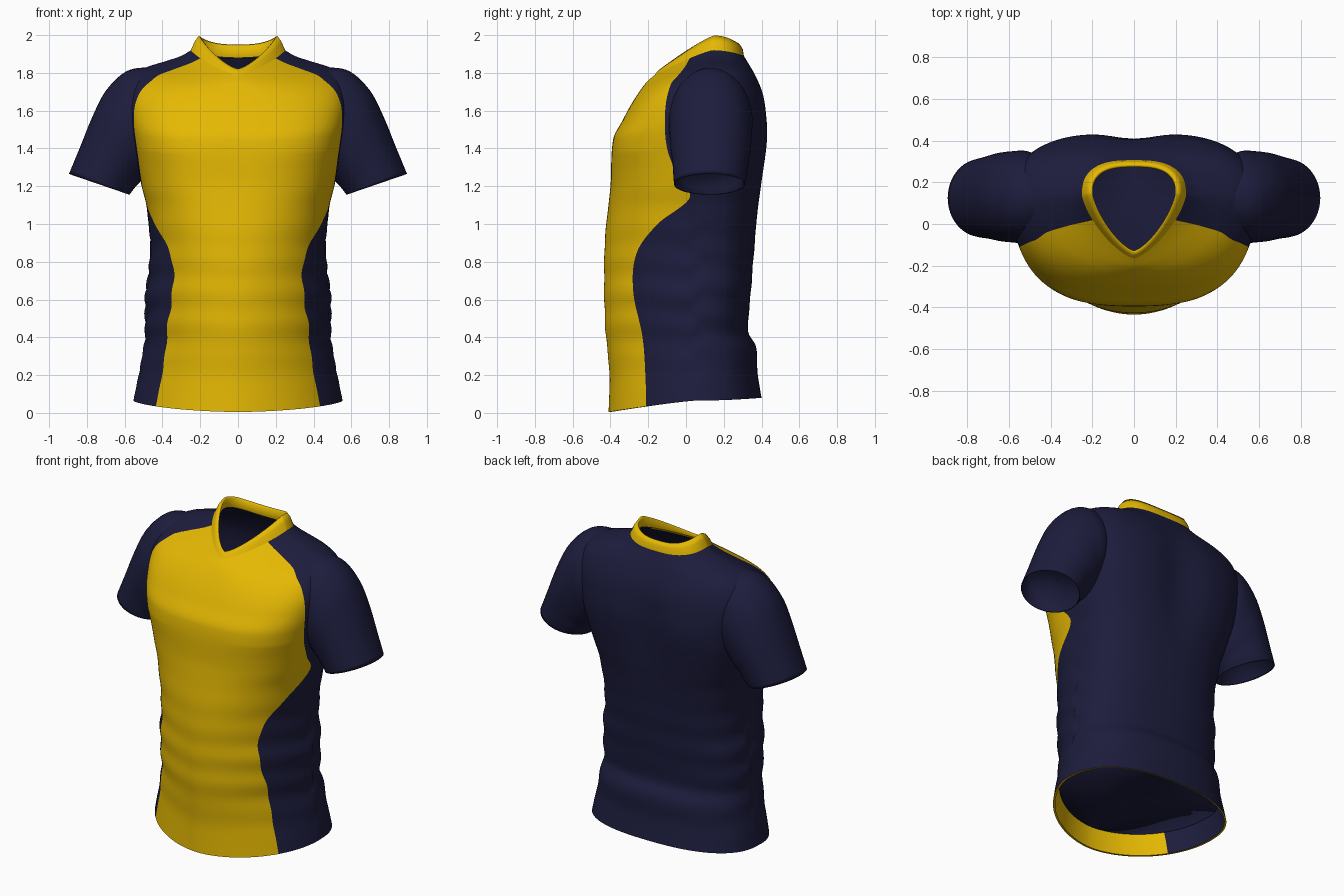
import bpy
import bmesh
import math

if "Cube" in bpy.data.objects:
    bpy.data.objects.remove(bpy.data.objects["Cube"], do_unlink=True)


def make_material(name, rgb):
    material = bpy.data.materials.new(name)
    material.use_nodes = True
    material.diffuse_color = (*rgb, 1)
    material.node_tree.nodes["Principled BSDF"].inputs["Base Color"].default_value = (*rgb, 1)
    return material


navy = make_material("navy cloth", (0.012, 0.012, 0.047))
yellow = make_material("yellow cloth", (0.78, 0.48, 0.001))
NAVY, YELLOW = range(2)


def lerp(a, b, t):
    return a + (b - a) * t


def curve(points, x):
    """Smooth curve through (position, value) pairs, clamped at the ends."""
    last = len(points) - 1
    if x <= points[0][0]:
        return points[0][1]
    if x >= points[last][0]:
        return points[last][1]

    def slope(k):
        low, high = points[max(k - 1, 0)], points[min(k + 1, last)]
        return (high[1] - low[1]) / (high[0] - low[0])

    i = max(k for k in range(last) if points[k][0] <= x)
    (xa, va), (xb, vb) = points[i], points[i + 1]
    h = xb - xa
    t = (x - xa) / h
    s = 1 - t
    return (va * (1 + 2 * t) * s * s + slope(i) * h * t * s * s
            + vb * (3 - 2 * t) * t * t - slope(i + 1) * h * t * t * s)


# Torso profiles, all by height
side_width = [(0.06, 0.555), (0.2, 0.525), (0.4, 0.49), (0.6, 0.488), (0.85, 0.463),
              (1.1, 0.485), (1.2, 0.51), (1.4, 0.55), (1.6, 0.585), (1.7, 0.585),
              (1.78, 0.555), (1.83, 0.485), (1.86, 0.39), (1.89, 0.3), (1.92, 0.25)]
front_depth = [(0, -0.41), (0.2, -0.405), (0.5, -0.43), (0.9, -0.43), (1.2, -0.4),
               (1.45, -0.385), (1.55, -0.335), (1.65, -0.28), (1.75, -0.21), (1.79, -0.165)]
back_depth = [(0.08, 0.4), (0.2, 0.38), (0.35, 0.37), (0.43, 0.33), (0.6, 0.34),
              (1, 0.375), (1.2, 0.405), (1.45, 0.438), (1.6, 0.43), (1.7, 0.41),
              (1.8, 0.365), (1.89, 0.31)]
side_depth = [(0, 0.05), (1.1, 0.05), (1.4, 0.1), (1.8, 0.13), (1.92, 0.14)]
# Colour seam between the front panel and the sides and shoulders
seam_depth = [(0, -0.21), (0.2, -0.215), (0.4, -0.23), (0.65, -0.28), (0.85, -0.26),
              (1, -0.15), (1.14, 0.02), (1.25, -0.04), (1.4, -0.1), (1.6, -0.11),
              (1.74, -0.08), (1.8, -0.03), (1.84, 0), (1.88, 0.02)]


def ring(width, depths, heights, front_power, back_power):
    """Half cross-section; angle 0 is the front and pi the back."""
    def point(angle):
        c = math.cos(angle)
        end = 0 if c > 0 else 2
        power = 2 / (back_power if end else front_power)
        reach = abs(c) ** power
        x = width * abs(math.sin(angle)) ** power
        y = lerp(depths[1], depths[end], reach)
        z = lerp(heights[1], heights[end], reach ** (2 if end else 1.2))
        # Cloth folds round the waist and a groove down the spine
        fold = math.exp(-((z - 0.6) / 0.35) ** 2) * (1 - 0.75 * reach)
        fold *= 0.018 * math.sin(36 * z + 5 * y + (3 if end else -4) * x)
        if end:
            y -= 0.03 * reach * math.exp(-(x / 0.14) ** 2) * math.exp(-((z - 1.45) / 0.3) ** 2)
        return x * (1 + fold), y * (1 + fold), z
    return point


def torso_ring(heights, s):
    front, side, back = heights
    depths = (curve(front_depth, front), curve(side_depth, side), curve(back_depth, back))
    fullness = min(1, side / 1.4) ** 3
    return ring(curve(side_width, side), depths, heights,
                lerp(1.82, 2.8, fullness) - 1.4 * s ** 4, lerp(2.4, 3.1, fullness) - 0.5 * s)


def seam_angle(point):
    low, high = 0, math.pi / 2
    for _ in range(30):
        middle = (low + high) / 2
        x, y, z = point(middle)
        if y < curve(seam_depth, z):
            low = middle
        else:
            high = middle
    return low


def build(name, rows, closed, colour_rule):
    """Skin rows of points, mirror the part and shade it smooth."""
    bm = bmesh.new()
    grid = [[bm.verts.new(p) for p in row] for row in rows]
    count = len(rows[0])
    for r in range(len(grid) - 1):
        for c in range(count if closed else count - 1):
            d = (c + 1) % count
            face = bm.faces.new((grid[r][c], grid[r][d], grid[r + 1][d], grid[r + 1][c]))
            face.material_index = colour_rule(r, c)
            face.smooth = True
    bmesh.ops.recalc_face_normals(bm, faces=bm.faces)
    mesh = bpy.data.meshes.new(name)
    bm.to_mesh(mesh)
    bm.free()
    mesh.materials.append(navy)
    mesh.materials.append(yellow)
    obj = bpy.data.objects.new(name, mesh)
    bpy.context.collection.objects.link(obj)
    mirror = obj.modifiers.new("mirror", "MIRROR")
    mirror.use_clip = True


FRONT_COLUMNS, BACK_COLUMNS = 30, 44


def half_row(point):
    """Spread columns so that one of them runs along the colour seam."""
    seam = seam_angle(point)
    angles = [seam * i / FRONT_COLUMNS for i in range(FRONT_COLUMNS)]
    angles += [lerp(seam, math.pi, i / BACK_COLUMNS) for i in range(BACK_COLUMNS + 1)]
    row = [list(point(a)) for a in angles]
    row[0][0] = row[-1][0] = 0
    return row


def inset(row, scale, drop):
    return [(x * scale, lerp(0.1, y, scale), z - drop) for x, y, z in row]


# Torso: hem up to the chest, then chest up to the neck seam
hem, chest, neck = (0.005, 0.065, 0.08), (1.3, 1.3, 1.3), (1.79, 1.92, 1.89)
torso_rings = []
for i in range(80):
    torso_rings.append(torso_ring([lerp(a, b, i / 80) for a, b in zip(hem, chest)], 0))
for i in range(51):
    torso_rings.append(torso_ring([lerp(a, b, i / 50) for a, b in zip(chest, neck)], i / 50))
torso_rows = [half_row(p) for p in torso_rings]
build("torso", torso_rows, False, lambda r, c: YELLOW if c < FRONT_COLUMNS else NAVY)

# Hem edge: thin turned rim under the torso
build("hem_edge", [torso_rows[0], inset(torso_rows[0], 0.975, 0)], False, lambda r, c: YELLOW)

# Lining: just inside the torso, with a floor a little above the hem
lining_rows = [inset(row, 0.97, 0.012) for row in torso_rows[9:]]
floor_middle = [(0, y, z) for x, y, z in lining_rows[0]]
build("lining", [floor_middle] + lining_rows, False, lambda r, c: NAVY)

# Collar: up from the neck seam, over the top edge and down inside
collar_rings = [
    torso_rings[-1],
    ring(0.23, (-0.15, 0.145, 0.303), (1.81, 1.965, 1.925), 1.4, 2.6),
    ring(0.207, (-0.135, 0.15, 0.288), (1.822, 1.998, 1.95), 1.4, 2.6),
    ring(0.198, (-0.128, 0.15, 0.275), (1.818, 1.99, 1.945), 1.4, 2.6),
    ring(0.212, (-0.132, 0.15, 0.29), (1.8, 1.925, 1.88), 1.4, 2.6),
]
build("collar", [half_row(p) for p in collar_rings], False, lambda r, c: YELLOW)

# Sleeve: rings between an upper outer edge and an armpit edge
outer_x = [(0, 0.38), (1, 0.5), (2, 0.6), (3, 0.7), (4, 0.77), (5, 0.835), (6, 0.895)]
outer_z = [(0, 1.82), (1, 1.828), (2, 1.803), (3, 1.705), (4, 1.57), (5, 1.41), (6, 1.265)]
inner_x = [(0, 0.42), (2, 0.49), (4, 0.54), (6, 0.575)]
inner_z = [(0, 1.4), (2, 1.26), (4, 1.2), (6, 1.155)]
half_depth = [(0, 0.15), (1, 0.205), (2, 0.222), (4, 0.208), (6, 0.187)]
middle_y = [(0, 0.13), (4, 0.13), (6, 0.125)]
SLEEVE_STEPS, SLEEVE_SIDES = 36, 48


def sleeve_row(u, scale):
    ox, oz, ix, iz, depth, my = (curve(t, u) for t in (
        outer_x, outer_z, inner_x, inner_z, half_depth, middle_y))
    row = []
    for k in range(SLEEVE_SIDES):
        angle = math.tau * k / SLEEVE_SIDES
        across = (1 + scale * math.cos(angle)) / 2
        crease = 1 + 0.012 * math.sin(3 * u + 2 * angle) * (1 - across)
        row.append((lerp(ix, ox, across), my + scale * depth * crease * math.sin(angle),
                    lerp(iz, oz, across)))
    return row


# The cuff turns in and is closed a little way up the sleeve
sleeve_rows = [sleeve_row(6 * i / SLEEVE_STEPS, 1) for i in range(SLEEVE_STEPS + 1)]
sleeve_rows += [sleeve_row(5.95, 0.96), sleeve_row(5, 0.95), sleeve_row(4.9, 0.02)]
build("sleeves", sleeve_rows, True, lambda r, c: NAVY)
